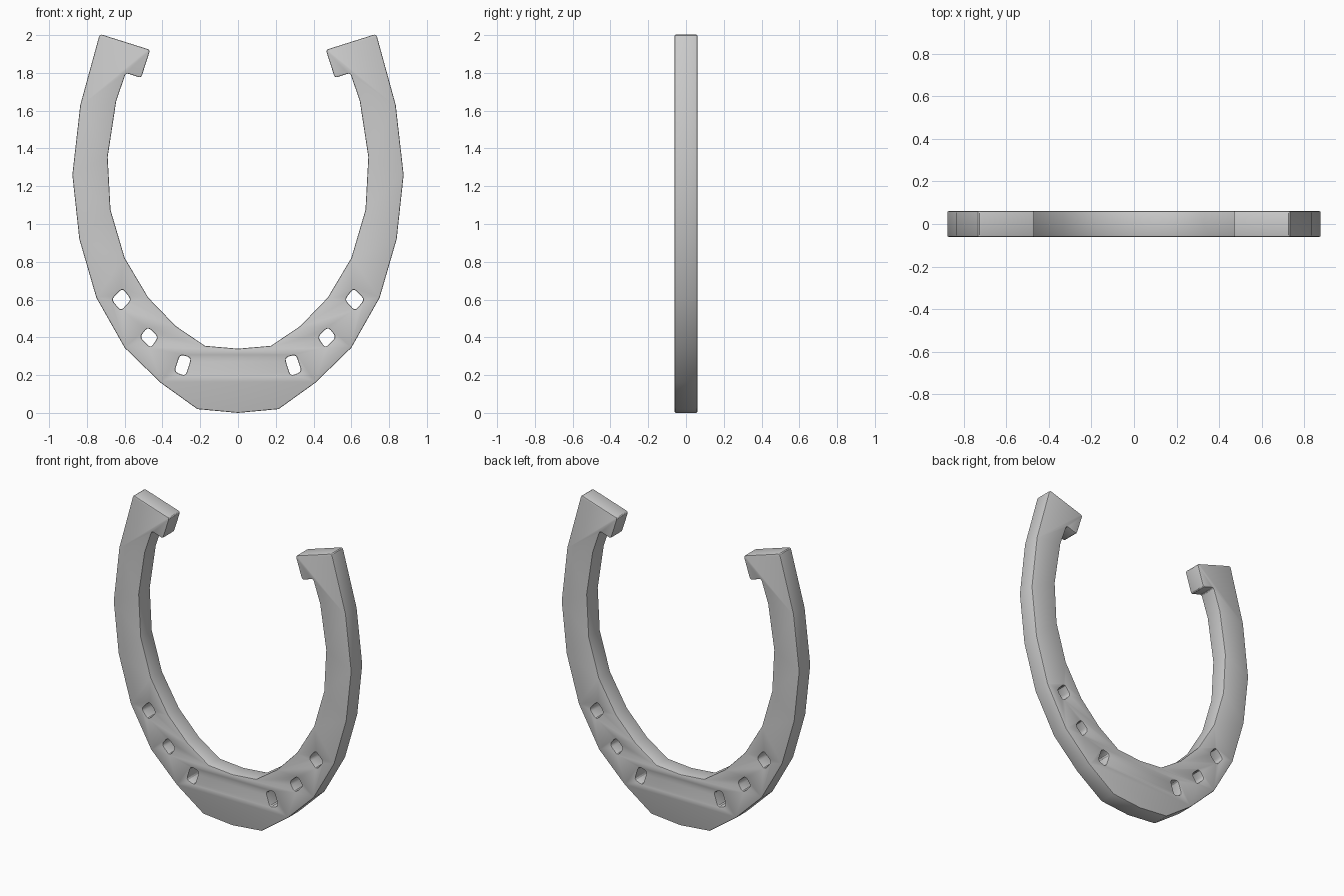
import bpy, math
from mathutils import Vector

if "Cube" in bpy.data.objects:
    bpy.data.objects.remove(bpy.data.objects["Cube"])

HALF_DEPTH, BEVEL = 0.06, 0.006

# Right half of the outline, from bottom centre round the heel to inner centre
half = [(0, 0), (.215, .02), (.41, .16), (.60, .345), (.75, .61), (.84, .92),
        (.877, 1.26), (.835, 1.63), (.732, 2.006), (.465, 1.922), (.513, 1.773),
        (.594, 1.80), (.645, 1.65), (.69, 1.355), (.675, 1.075), (.60, .82),
        (.475, .61), (.33, .46), (.175, .355), (0, .34)]

# Nail holes on the right branch
holes = [[(.612, .66), (.67, .60), (.62, .54), (.565, .60)],
         [(.477, .455), (.52, .402), (.462, .343), (.422, .402)],
         [(.247, .292), (.307, .31), (.337, .217), (.278, .195)]]


def mirror(points):
    return [(-x, z) for x, z in reversed(points)]


def rounded(points, radius):
    """Round only the sharp corners of a closed loop."""
    out, n = [], len(points)
    for i in range(n):
        a, p, b = (Vector(points[j % n]) for j in (i - 1, i, i + 1))
        d1, d2 = (a - p).normalized(), (b - p).normalized()
        if math.pi - d1.angle(d2) < math.radians(50):
            out.append(p)
            continue
        s, e = p + d1 * radius, p + d2 * radius
        for t in (0, .33, .67, 1):
            out.append(s * (1 - t) ** 2 + p * 2 * t * (1 - t) + e * t * t)
    return out


# Flat filled profile with holes, extruded with a small edge bevel
curve = bpy.data.curves.new("horseshoe", 'CURVE')
curve.dimensions = '2D'
curve.fill_mode = 'BOTH'
curve.extrude = HALF_DEPTH - BEVEL
curve.bevel_depth = BEVEL
curve.bevel_resolution = 1
curve.offset = -BEVEL

outline = half + mirror(half)[1:-1]
loops = [rounded(outline, .016)]
for hole in holes:
    loops += [rounded(hole, .022), rounded(mirror(hole), .022)]

for k, loop in enumerate(loops):
    area = sum(p.x * q.y - q.x * p.y for p, q in zip(loop, loop[1:] + loop[:1]))
    if (area > 0) != (k == 0):
        loop.reverse()
    spline = curve.splines.new('POLY')
    spline.points.add(len(loop) - 1)
    for pt, p in zip(spline.points, loop):
        pt.co = (p.x, p.y, 0, 1)
    spline.use_cyclic_u = True

shoe = bpy.data.objects.new("horseshoe", curve)
bpy.context.collection.objects.link(shoe)
shoe.rotation_euler.x = math.pi / 2
bpy.context.view_layer.objects.active = shoe
shoe.select_set(True)
bpy.ops.object.convert(target='MESH')
shoe = bpy.context.object
bpy.ops.object.transform_apply(location=False, rotation=True, scale=False)

# Weld the caps to the sides and stand the shoe on the ground
bpy.ops.object.mode_set(mode='EDIT')
bpy.ops.mesh.select_all(action='SELECT')
bpy.ops.mesh.remove_doubles(threshold=.0002)
bpy.ops.mesh.normals_make_consistent(inside=False)
bpy.ops.object.mode_set(mode='OBJECT')
low = min(v.co.z for v in shoe.data.vertices)
for v in shoe.data.vertices:
    v.co.z -= low
bpy.ops.object.shade_smooth_by_angle(angle=math.radians(30))
